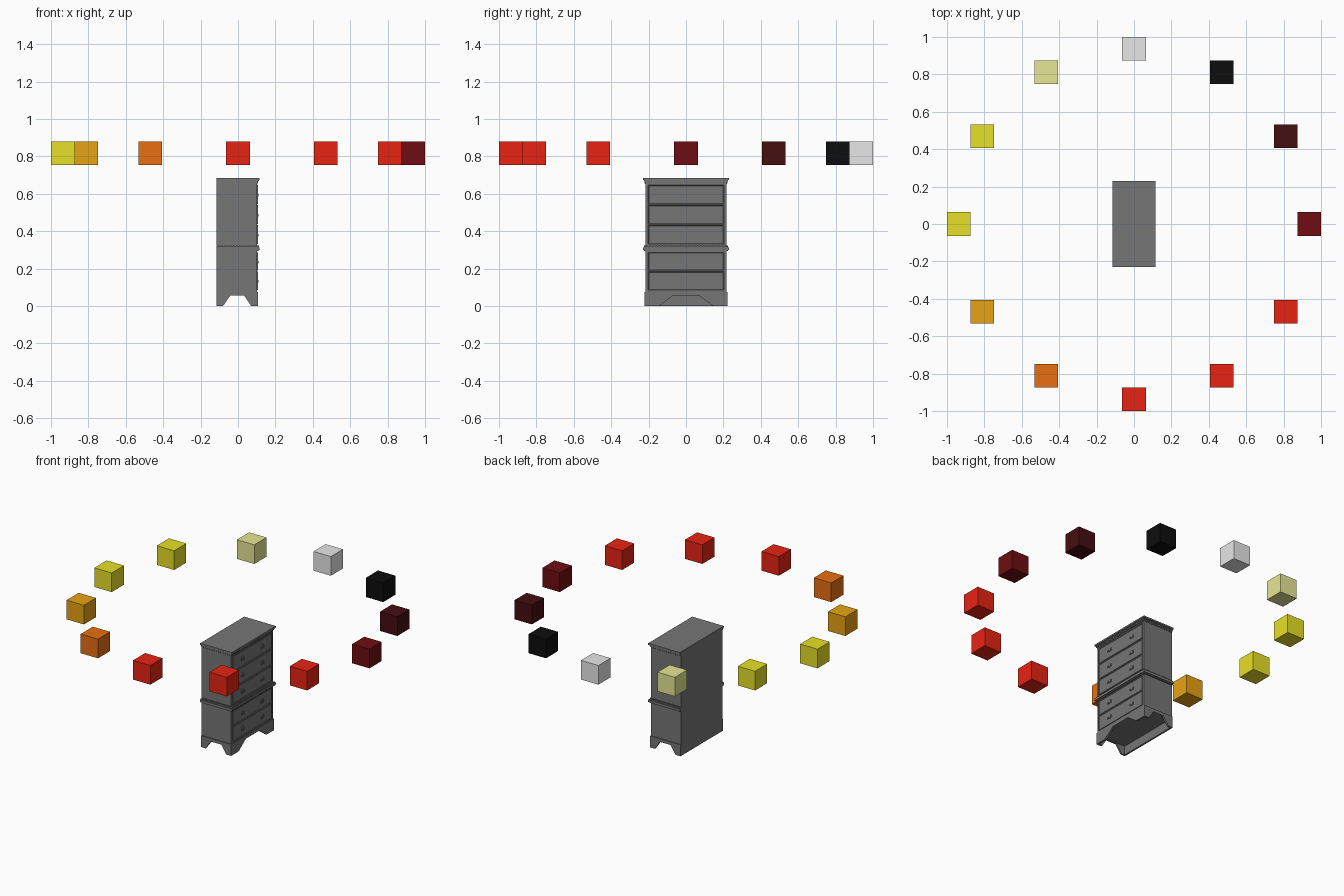
import bpy, bmesh
from math import sin, cos, radians
from mathutils import Vector

if "Cube" in bpy.data.objects:
    bpy.data.objects.remove(bpy.data.objects["Cube"])


def material(name, r, g, b):
    m = bpy.data.materials.new(name)
    m.use_nodes = True
    m.diffuse_color = (r, g, b, 1)
    m.node_tree.nodes["Principled BSDF"].inputs["Base Color"].default_value = (r, g, b, 1)
    return m


grey = material("cabinet grey", .18, .18, .18)
red = material("red", .8, .017, .006)
orange = material("orange", .8, .16, .006)
amber = material("amber", .8, .37, .006)
yellow = material("yellow", .8, .75, .02)
khaki = material("pale khaki", .8, .8, .3)
silver = material("light grey", .8, .8, .8)
black = material("black", .004, .004, .004)
dark = material("darkest red", .06, .004, .005)
maroon = material("maroon", .16, .004, .006)


def finish(name, bm, mat):
    bmesh.ops.recalc_face_normals(bm, faces=bm.faces)
    mesh = bpy.data.meshes.new(name)
    bm.to_mesh(mesh)
    bm.free()
    mesh.materials.append(mat)
    ob = bpy.data.objects.new(name, mesh)
    bpy.context.collection.objects.link(ob)
    return ob


def add_box(bm, lo, hi):
    lo, hi = Vector(lo), Vector(hi)
    verts = bmesh.ops.create_cube(bm, size=1)["verts"]
    for v in verts:
        v.co = (lo + hi) / 2 + v.co * (hi - lo)


def box(name, lo, hi, mat=grey):
    bm = bmesh.new()
    add_box(bm, lo, hi)
    return finish(name, bm, mat)


def prism(name, points, offset):
    bm = bmesh.new()
    face = bm.faces.new([bm.verts.new(p) for p in points])
    new = bmesh.ops.extrude_face_region(bm, geom=[face])["geom"]
    bmesh.ops.translate(bm, vec=offset, verts=[g for g in new if isinstance(g, bmesh.types.BMVert)])
    return finish(name, bm, grey)


# Ring of coloured cubes, counter-clockwise from +x
ring = [maroon, dark, black, silver, khaki, yellow, yellow, amber, orange, red, red, red]
for i, mat in enumerate(ring):
    a = radians(30 * i)
    c = Vector((.937 * cos(a), .937 * sin(a), .817))
    h = Vector((.063, .063, .063))
    box(f"ring_cube_{i + 1}", c - h, c + h, mat)

# Cabinet carcass, drawers facing +x
BACK, FRONT, SIDE = -.115, .102, .216
box("lower_case", (BACK, -SIDE, .058), (FRONT, SIDE, .3))
box("upper_case", (BACK, -SIDE, .3), (FRONT, SIDE, .675))

# Bracket feet: front and side skirts with splayed cut-outs, plain back
H, T = .075, .012
front_x, side_y = .106, .222
w0, w1, arch = .145, .07, .055
prism("front_skirt", [(front_x, y, z) for y, z in (
    (-side_y, 0), (-w0, 0), (-w1, arch), (w1, arch), (w0, 0), (side_y, 0), (side_y, H), (-side_y, H))],
    (-T, 0, 0))
for s, name in ((1, "back_end"), (-1, "front_end")):
    prism(f"{name}_skirt", [(x, s * side_y, z) for x, z in (
        (BACK, 0), (-.08, 0), (-.042, arch), (.034, arch), (.07, 0), (front_x, 0), (front_x, H), (BACK, H))],
        (0, -s * T, 0))
box("back_skirt", (BACK, -SIDE, 0), (BACK + T, SIDE, H))


# Stepped mouldings wrapping the front and sides, flush at the back
def moulding(name, steps):
    bm = bmesh.new()
    for z0, z1, out in steps:
        add_box(bm, (BACK, -SIDE - out, z0), (FRONT + out, SIDE + out, z1))
    finish(name, bm, grey)


moulding("waist_moulding", [(.293, .299, .008), (.299, .313, .013), (.313, .318, .009)])
moulding("cornice", [(.662, .669, .006), (.669, .674, .009), (.674, .684, .013)])


# Rows of small dentil blocks
def dentils(name, z0, z1, out):
    bm = bmesh.new()
    for i in range(27):
        y = (i - 13) * .016
        add_box(bm, (FRONT - .002, y - .004, z0), (FRONT + out, y + .004, z1))
    for i in range(13):
        x = BACK + .012 + i * .016
        for s in (-1, 1):
            ys = sorted((s * (SIDE - .002), s * (SIDE + out)))
            add_box(bm, (x - .004, ys[0], z0), (x + .004, ys[1], z1))
    finish(name, bm, grey)


dentils("waist_dentils", .316, .323, .009)
dentils("cornice_dentils", .655, .664, .005)


# Drawer with raised lip and two bail handles
def drawer(name, z0, z1):
    bm = bmesh.new()
    half = SIDE - .014
    add_box(bm, (FRONT - .002, -half, z0), (FRONT + .004, half, z1))
    face = max(bm.faces, key=lambda f: f.calc_center_median().x)
    bmesh.ops.inset_region(bm, faces=[face], thickness=.005, depth=-.003)
    finish(name, bm, grey)
    z = (z0 + z1) / 2
    bm = bmesh.new()
    x = FRONT
    for y in (-.102, .102):
        add_box(bm, (x, y - .016, z - .003), (x + .003, y + .016, z + .009))
        add_box(bm, (x, y - .006, z - .009), (x + .003, y + .006, z + .012))
        for s in (-1, 1):
            add_box(bm, (x, y + s * .012 - .002, z - .008), (x + .007, y + s * .012 + .002, z + .004))
        add_box(bm, (x + .004, y - .014, z - .010), (x + .007, y + .014, z - .007))
    finish(name + "_handles", bm, grey)


for i, z in enumerate((.086, .189)):
    drawer(f"lower_drawer_{i + 1}", z, z + .098)
for i, z in enumerate((.331, .438, .545)):
    drawer(f"upper_drawer_{i + 1}", z, z + .101)
